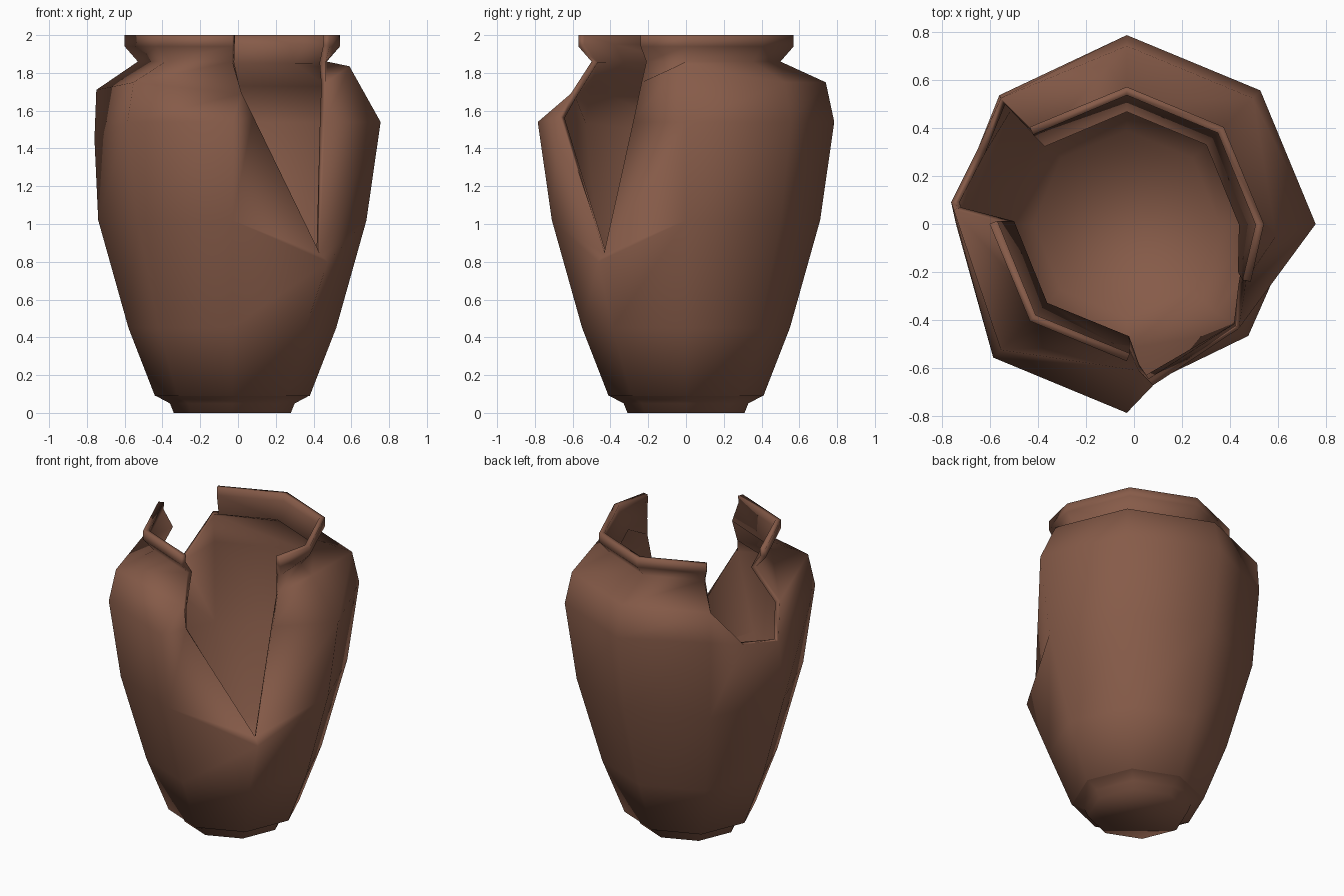
import bpy, bmesh, math
from mathutils import Vector

if "Cube" in bpy.data.objects:
    bpy.data.objects.remove(bpy.data.objects["Cube"])

SIDES = 8
CENTRE_X = -0.03

# Outer profiles as (radius, height)
FOOT = [(0.31, 0), (0.33, 0.05), (0.405, 0.09)]
BODY = [(0.41, 0.09), (0.55, 0.45), (0.71, 1.02), (0.785, 1.54),
        (0.74, 1.75), (0.50, 1.86), (0.57, 1.94), (0.57, 2.0)]
BELLY, WIDEST, SHOULDER, NECK, RIM, LIP = 2, 3, 4, 5, 6, 7

clay = bpy.data.materials.new("brown_clay")
clay.use_nodes = True
colour = (0.24, 0.105, 0.066, 1)
clay.diffuse_color = colour
bsdf = clay.node_tree.nodes["Principled BSDF"]
bsdf.inputs["Base Color"].default_value = colour
bsdf.inputs["Roughness"].default_value = 0.8


def make_rings(bm, profile):
    """Rings of vertices, counter-clockwise from +x."""
    turns = [math.tau * i / SIDES for i in range(SIDES)]
    return [[bm.verts.new((CENTRE_X + r * math.cos(a), r * math.sin(a), z)) for a in turns]
            for r, z in profile]


def make_walls(bm, rings, skip=lambda r, c: False):
    """Closed bottom and side faces, except those skipped."""
    bm.faces.new(list(reversed(rings[0])))
    for r in range(len(rings) - 1):
        for c in range(SIDES):
            if not skip(r, c):
                d = (c + 1) % SIDES
                bm.faces.new((rings[r][c], rings[r][d], rings[r + 1][d], rings[r + 1][c]))


def finish(bm, name):
    mesh = bpy.data.meshes.new(name)
    bm.to_mesh(mesh)
    bm.free()
    mesh.materials.append(clay)
    obj = bpy.data.objects.new(name, mesh)
    bpy.context.collection.objects.link(obj)
    bpy.ops.object.select_all(action="DESELECT")
    obj.select_set(True)
    bpy.context.view_layer.objects.active = obj
    return obj


# Foot under the pot
bm = bmesh.new()
make_walls(bm, make_rings(bm, FOOT))
finish(bm, "foot")
bpy.ops.object.shade_smooth()

# Pot body with its broken edges
bm = bmesh.new()
grid = make_rings(bm, BODY)
moved = {
    (BELLY, 7): (0.475, -0.465, 0.80),     # ledge below the front notch
    (WIDEST, 7): (0.46, -0.28, 1.54),      # straight side of the notch
    (SHOULDER, 7): (0.465, -0.235, 1.75),
    (NECK, 7): (0.465, -0.21, 1.86),
    (RIM, 7): (0.485, -0.24, 1.94),
    (LIP, 7): (0.485, -0.24, 2.0),
    (SHOULDER, 0): (0.59, -0.05, 1.835),
    (SHOULDER, 6): (0.02, -0.61, 1.69),    # bent side of the notch
    (WIDEST, 3): (-0.56, 0.535, 1.55),     # rear hole
    (SHOULDER, 4): (-0.75, 0.06, 1.71),
    (WIDEST, 4): (-0.76, 0.09, 1.45),
}
for (r, c), co in moved.items():
    grid[r][c].co = Vector(co)
notch_tip = bm.verts.new((0.435, -0.435, 0.84))
notch_bend = bm.verts.new((0.08, -0.67, 1.57))
hole_bottom = bm.verts.new((-0.65, 0.31, 1.48))

# Missing pieces, and the wall beside the notch that ends in its tip
make_walls(bm, grid, lambda r, c: r >= BELLY and c in (3, 6) or (r, c) == (BELLY, 7))
belly, widest, shoulder = grid[BELLY], grid[WIDEST], grid[SHOULDER]
remnants = [
    (belly[7], belly[0], notch_tip),
    (notch_tip, belly[0], widest[0], widest[7]),
    (belly[6], belly[7], notch_tip),
    (belly[6], notch_tip, notch_bend, widest[6]),
    (widest[6], notch_bend, shoulder[6]),
    (belly[3], belly[4], widest[4], hole_bottom),
    (belly[3], hole_bottom, widest[3]),
    (widest[3], hole_bottom, shoulder[3]),
]
for corners in remnants:
    bm.faces.new(corners)

# Wall thickness and soft shading
pot = finish(bm, "broken_pot_body")
shell = pot.modifiers.new("wall_thickness", "SOLIDIFY")
shell.thickness = 0.035
shell.offset = -1
bpy.ops.object.modifier_apply(modifier=shell.name)
bpy.ops.object.shade_smooth()
